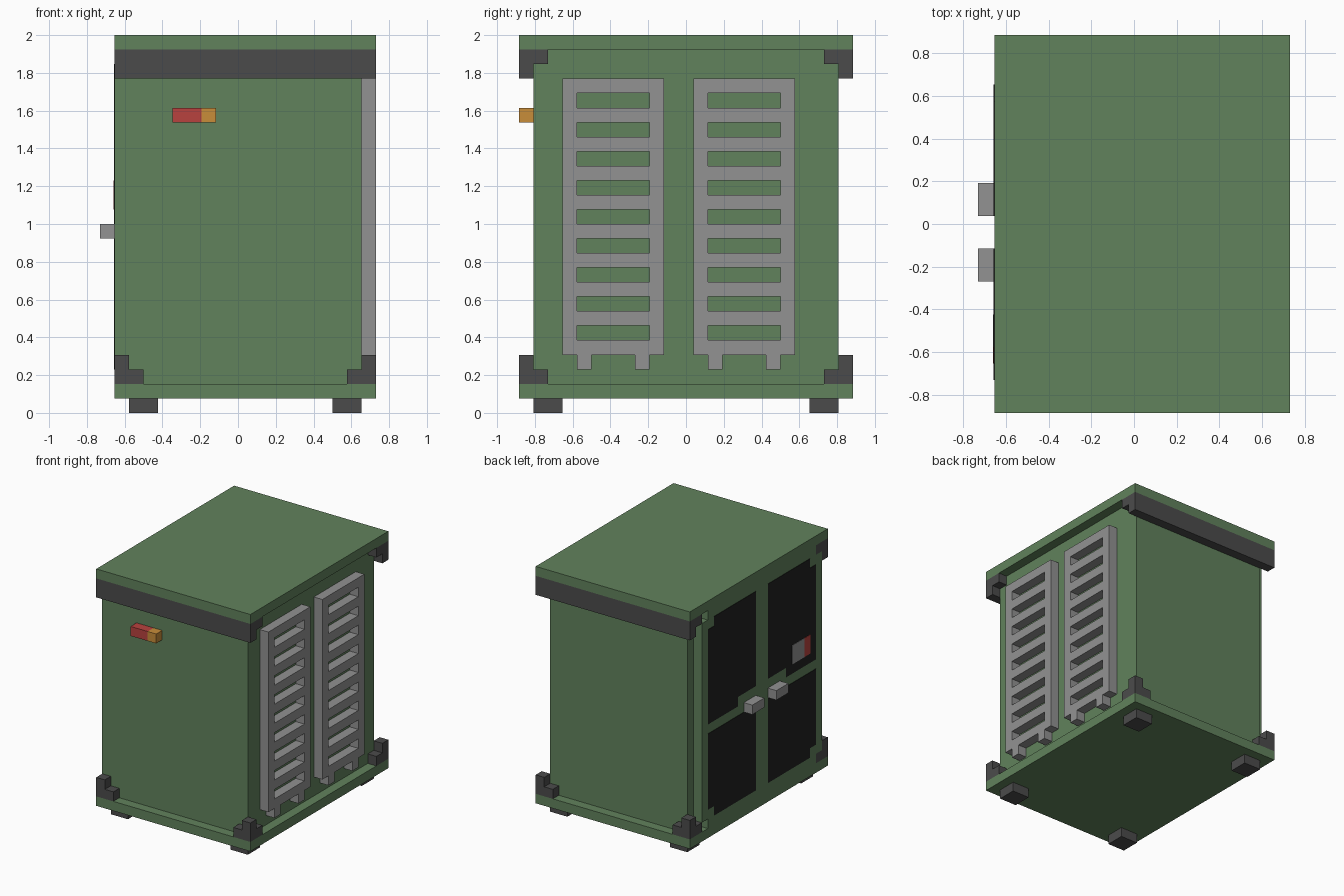
import bpy, bmesh
from mathutils import Vector

U = 1 / 13  # one block of the design grid

cube = bpy.data.objects.get("Cube")
if cube:
    bpy.data.objects.remove(cube, do_unlink=True)


def material(name, rgb):
    lin = [((c / 255 + 0.055) / 1.055) ** 2.4 for c in rgb] + [1.0]
    m = bpy.data.materials.new(name)
    m.use_nodes = True
    m.diffuse_color = lin
    m.node_tree.nodes["Principled BSDF"].inputs["Base Color"].default_value = lin
    return m


GREEN = material("olive green", (97, 130, 92))
GREY = material("mid grey", (146, 146, 146))
DARK = material("dark grey", (75, 75, 75))
BLACK = material("black", (32, 32, 32))
RED = material("red", (184, 66, 62))
ORANGE = material("orange", (200, 141, 58))


def finish(name, bm, mat):
    bmesh.ops.recalc_face_normals(bm, faces=bm.faces)
    bmesh.ops.scale(bm, vec=(U, U, U), verts=bm.verts)
    me = bpy.data.meshes.new(name)
    bm.to_mesh(me)
    bm.free()
    me.materials.append(mat)
    ob = bpy.data.objects.new(name, me)
    bpy.context.collection.objects.link(ob)
    return ob


def blocks(name, mat, *boxes):
    """One object from boxes given as (x0, x1, y0, y1, z0, z1) in grid units."""
    bm = bmesh.new()
    for x0, x1, y0, y1, z0, z1 in boxes:
        vs = bmesh.ops.create_cube(bm, size=1)["verts"]
        bmesh.ops.scale(bm, vec=(x1 - x0, y1 - y0, z1 - z0), verts=vs)
        bmesh.ops.translate(bm, vec=((x0 + x1) / 2, (y0 + y1) / 2, (z0 + z1) / 2), verts=vs)
    return finish(name, bm, mat)


def prism(name, mat, x0, x1, outline):
    """Extrude a (y, z) outline from x0 to x1."""
    bm = bmesh.new()
    face = bm.faces.new([bm.verts.new((x0, y, z)) for y, z in outline])
    new = bmesh.ops.extrude_face_region(bm, geom=[face])["geom"]
    bmesh.ops.translate(bm, vec=Vector((x1 - x0, 0, 0)),
                        verts=[g for g in new if isinstance(g, bmesh.types.BMVert)])
    return finish(name, bm, mat)


# Cabinet shell
blocks("base_slab", GREEN, (-8.5, 9.5, -11.5, 11.5, 1, 2))
blocks("roof_slab", GREEN, (-8.5, 9.5, -11.5, 11.5, 25, 26))
blocks("body", GREEN, (-7.5, 8.5, -10.5, 10.5, 2, 25))

# Door side panel with stepped corners
prism("door_panel", GREEN, -8.5, -7.5, [
    (-9.5, 2), (8.5, 2), (8.5, 3), (9.5, 3), (9.5, 24), (8.5, 24),
    (8.5, 25), (-9.5, 25), (-9.5, 24), (-10.5, 24), (-10.5, 3), (-9.5, 3)])

# Black door plates, mirrored about the door centre line
MID = -0.5
upper = [(1, 14), (4, 14), (4, 13), (9, 13), (9, 23), (8, 23), (8, 24), (1, 24)]
lower = [(1, 3), (8, 3), (8, 4), (9, 4), (9, 12), (1, 12)]
for side, s in (("back", 1), ("front", -1)):
    for level, shape in (("upper", upper), ("lower", lower)):
        prism(f"{level}_{side}_door_plate", BLACK, -8.54, -8.5,
              [(MID + s * y, z) for y, z in shape])
    y = MID + s * 2
    blocks(f"{side}_door_handle", GREY, (-9.5, -8.5, y - 1, y + 1, 12, 13))

# Small label on the upper front door plate
blocks("label_grey", GREY, (-8.58, -8.53, -7.5, -5.5, 14, 16))
blocks("label_red", RED, (-8.58, -8.53, -8.5, -7.5, 14, 16))

# Top bars, bottom corner guards and feet
for side, s in (("front", -1), ("back", 1)):
    y0, y1 = sorted((s * 10.5, s * 11.5))
    i0, i1 = sorted((s * 9.5, s * 10.5))
    blocks(f"{side}_top_bar", DARK, (-8.5, 9.5, y0, y1, 23, 25),
           (-8.5, -7.5, i0, i1, 24, 25), (8.5, 9.5, i0, i1, 24, 25))
    for end, x, inner in (("right", -8.5, -7.5), ("left", 8.5, 7.5)):
        blocks(f"{side}_{end}_corner_guard", DARK,
               (x, x + 1, y0, y1, 2, 4),
               (inner, inner + 1, y0, y1, 2, 3),
               (x, x + 1, i0, i1, 2, 3))
    f0, f1 = sorted((s * 8.5, s * 10.5))
    for end, x in (("right", -7.5), ("left", 6.5)):
        blocks(f"{side}_{end}_foot", DARK, (x, x + 2, f0, f1, 0, 1))

# Slatted vents: two stiles, ten rails and two short legs each
for side, y in (("front", -8.5), ("back", 0.5)):
    parts = [(8.5, 9.5, y, y + 1, 4, 23), (8.5, 9.5, y + 6, y + 7, 4, 23)]
    parts += [(8.5, 9.5, y + 1, y + 6, z, z + 1) for z in range(4, 23, 2)]
    parts += [(8.5, 9.5, y + k, y + k + 1, 3, 4) for k in (1, 5)]
    blocks(f"{side}_vent", GREY, *parts)

# Front lamp
blocks("lamp_red", RED, (-4.5, -2.5, -11.5, -10.5, 20, 21))
blocks("lamp_orange", ORANGE, (-2.5, -1.5, -11.5, -10.5, 20, 21))
